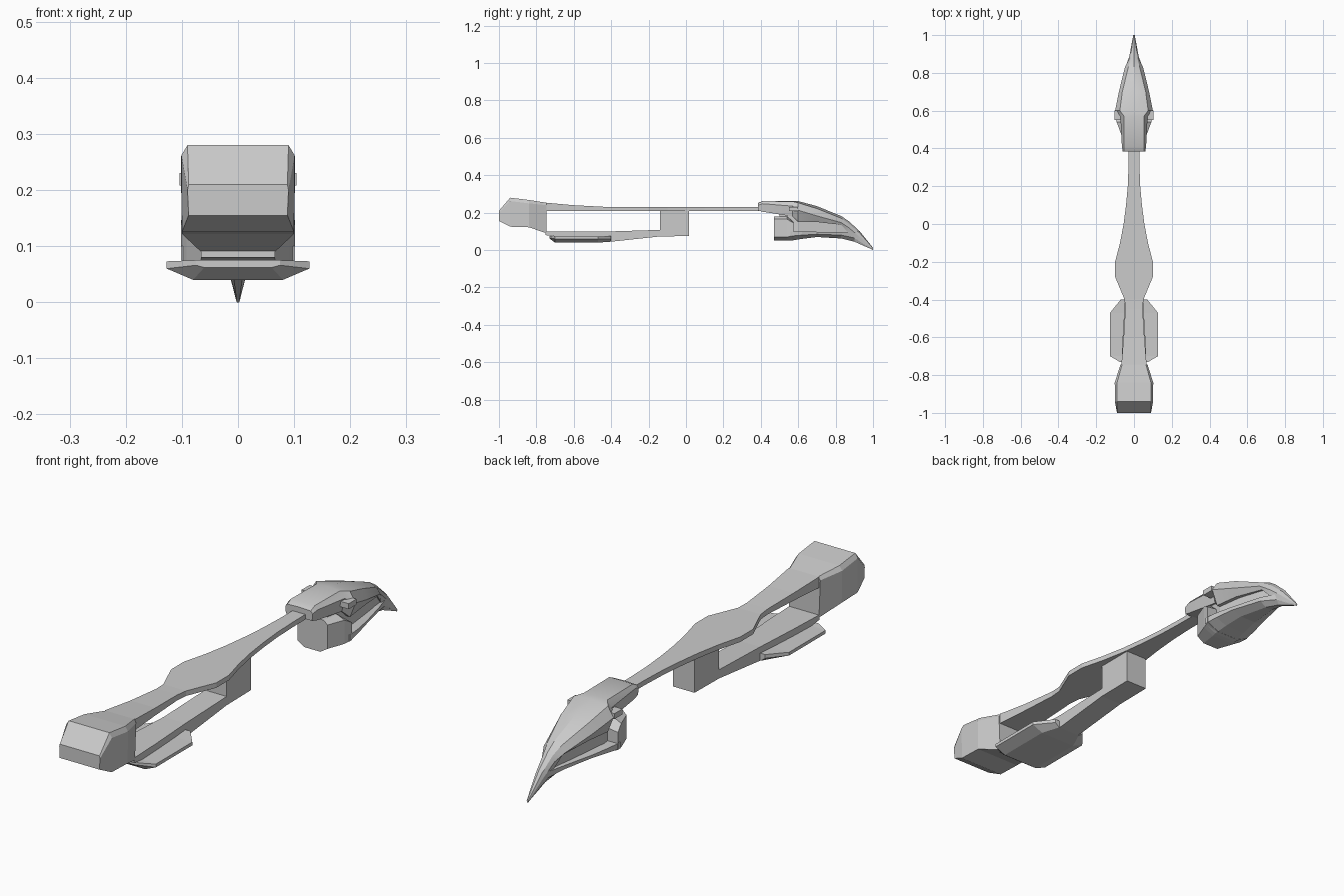
import bpy, bmesh


def finish(name, bm, smooth=False):
    bmesh.ops.recalc_face_normals(bm, faces=bm.faces)
    me = bpy.data.meshes.new(name)
    bm.to_mesh(me)
    bm.free()
    ob = bpy.data.objects.new(name, me)
    bpy.context.collection.objects.link(ob)
    if smooth:
        bpy.ops.object.select_all(action='DESELECT')
        ob.select_set(True)
        bpy.context.view_layer.objects.active = ob
        bpy.ops.object.shade_smooth_by_angle(angle=0.45)
    return ob


def loft(name, sections, smooth=False):
    """Skin symmetric sections (y, half profile from top to bottom)."""
    bm = bmesh.new()
    rings = []
    for y, half in sections:
        full = list(half) + [(-x, z) for x, z in reversed(half) if x > 0]
        rings.append([bm.verts.new((x, y, z)) for x, z in full])
    n = len(rings[0])
    for a, b in zip(rings, rings[1:]):
        for i in range(n):
            j = (i + 1) % n
            bm.faces.new((a[i], a[j], b[j], b[i]))
    bm.faces.new(rings[0])
    bm.faces.new(rings[-1])
    return finish(name, bm, smooth)


def box(name, x0, x1, y0, y1, z0, z1):
    bm = bmesh.new()
    bmesh.ops.create_cube(bm, size=1)
    for v in bm.verts:
        v.co = (x1 if v.co.x > 0 else x0, y1 if v.co.y > 0 else y0, z1 if v.co.z > 0 else z0)
    return finish(name, bm)


# Blunt stern block with chamfered top edges
loft("stern_block", [
    (-1.00, [(.088, .21), (.09, .20), (.088, .155)]),
    (-.94, [(.09, .28), (.101, .262), (.10, .125)]),
    (-.84, [(.09, .268), (.102, .25), (.10, .122)]),
    (-.745, [(.063, .253), (.072, .24), (.066, .09)]),
])

# Long upper spine: (y, half width, top height)
spine = [(-.745, .067, .253), (-.60, .055, .24), (-.45, .046, .232), (-.40, .05, .23),
         (-.28, .10, .23), (-.20, .10, .23), (-.10, .074, .23), (0, .055, .23),
         (.10, .042, .23), (.20, .033, .23), (.30, .029, .23), (.42, .028, .23)]
loft("upper_spine", [(y, [(w, t), (w, .21)]) for y, w, t in spine])

# Lower beam and the post joining it to the spine
beam = [(-.75, .066, .10, .08), (-.60, .06, .10, .06), (-.40, .048, .10, .045),
        (-.14, .048, .108, .073), (.015, .048, .108, .075)]
loft("lower_beam", [(y, [(w, t), (w, b)]) for y, w, t, b in beam])
box("support_post", -.048, .048, -.14, .015, .08, .215)

# Wide keel plate with chamfered underside
loft("keel_plate", [
    (-.73, [(.075, .075), (.075, .066), (.06, .062)]),
    (-.70, [(.127, .073), (.127, .06), (.08, .04)]),
    (-.47, [(.127, .073), (.127, .06), (.08, .04)]),
    (-.40, [(.07, .075), (.07, .06), (.05, .045)]),
])

# Upper head shell sweeping down into a pointed beak
loft("head_shell", [
    (.385, [(0, .252), (.052, .25), (.06, .24), (.058, .212)]),
    (.41, [(0, .263), (.052, .262), (.064, .248), (.06, .205)]),
    (.57, [(0, .263), (.052, .26), (.072, .235), (.06, .18)]),
    (.60, [(0, .262), (.075, .253), (.10, .213), (.075, .15)]),
    (.70, [(0, .235), (.062, .222), (.08, .183), (.062, .15)]),
    (.83, [(0, .182), (.03, .17), (.048, .147), (.036, .135)]),
    (.87, [(0, .155), (.02, .143), (.028, .12), (.024, .09)]),
    (.93, [(0, .10), (.012, .09), (.017, .07), (.014, .045)]),
    (1.0, [(0, .012), (.003, .01), (.004, .006), (.002, 0)]),
], smooth=True)

# Small tabs on the flanks of the shell
for side, s in (("left", -1), ("right", 1)):
    x0, x1 = sorted((s * .05, s * .104))
    box("shell_tab_" + side, x0, x1, .55, .60, .208, .23)

# Recessed core between shell and jaw
loft("head_core", [
    (.50, [(.045, .21), (.045, .08)]),
    (.60, [(.06, .21), (.06, .08)]),
    (.80, [(.033, .16), (.033, .075)]),
    (.89, [(.016, .11), (.016, .06)]),
])

# Rear jaw block flaring outward
loft("jaw_block", [
    (.47, [(.05, .18), (.066, .165), (.066, .07), (.035, .05)]),
    (.54, [(.06, .18), (.092, .165), (.092, .07), (.045, .05)]),
    (.575, [(.065, .15), (.102, .145), (.102, .075), (.05, .052)]),
])

# Lower jaw tapering to the beak tip
loft("lower_jaw", [
    (.56, [(.102, .10), (.102, .075), (.05, .05)]),
    (.62, [(.096, .10), (.094, .08), (.045, .06)]),
    (.70, [(.08, .098), (.078, .085), (.036, .07)]),
    (.83, [(.046, .096), (.044, .08), (.016, .062)]),
    (.90, [(.02, .09), (.019, .065), (.008, .045)]),
    (1.0, [(.003, .008), (.003, .005), (.002, .001)]),
])
